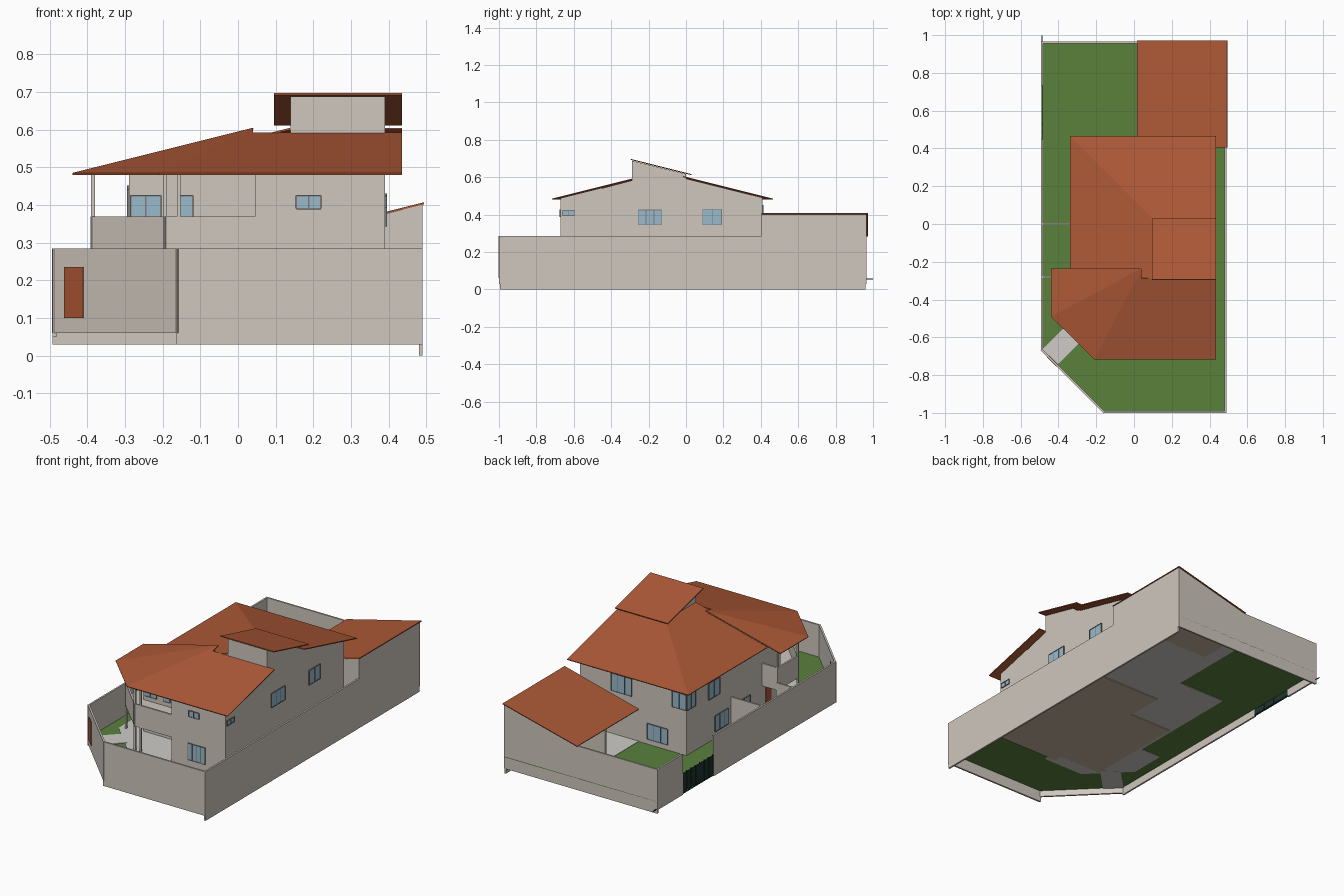
import bpy, math
from mathutils import Vector

cube = bpy.data.objects.get("Cube")
if cube:
    bpy.data.objects.remove(cube, do_unlink=True)


def material(name, r, g, b):
    m = bpy.data.materials.new(name)
    m.use_nodes = True
    m.diffuse_color = (r, g, b, 1)
    bsdf = m.node_tree.nodes["Principled BSDF"]
    bsdf.inputs["Base Color"].default_value = (r, g, b, 1)
    bsdf.inputs["Roughness"].default_value = 0.9
    return m


WALL = material("wall_plaster", .62, .57, .51)
ROOF = material("roof_tile", .42, .10, .038)
GRASS = material("grass", .10, .22, .045)
PAVING = material("paving", .62, .60, .57)
FLOOR = material("floor_tile", .55, .45, .34)
GLASS = material("glass", .32, .49, .60)
DOOR = material("door_wood", .40, .09, .035)
GATE = material("gate_metal", .012, .035, .028)
FRAME = material("window_frame", .20, .20, .20)


def make(name, verts, faces, mat):
    me = bpy.data.meshes.new(name)
    me.from_pydata(verts, [], faces)
    me.materials.append(mat)
    ob = bpy.data.objects.new(name, me)
    bpy.context.collection.objects.link(ob)
    return ob


def prism(name, pts, lo, hi, mat, axis="z"):
    """Extrude a 2D outline along an axis."""
    place = {"z": lambda a, b, c: (a, b, c),
             "x": lambda a, b, c: (c, a, b),
             "y": lambda a, b, c: (a, c, b)}[axis]
    area = sum(p[0] * q[1] - q[0] * p[1] for p, q in zip(pts, pts[1:] + pts[:1]))
    if (area < 0) != (axis == "y"):
        pts = pts[::-1]
    n = len(pts)
    verts = [place(a, b, c) for c in (lo, hi) for a, b in pts]
    faces = [tuple(reversed(range(n))), tuple(range(n, 2 * n))]
    faces += [(i, (i + 1) % n, (i + 1) % n + n, i + n) for i in range(n)]
    return make(name, verts, faces, mat)


def box(name, x, y, z, mat):
    return prism(name, [(x[0], y[0]), (x[1], y[0]), (x[1], y[1]), (x[0], y[1])], *z, mat)


def wall(name, p, q, z0, z1, mat=WALL, t=.01):
    """Upright panel between two plan points."""
    p, q = Vector(p), Vector(q)
    d = (q - p).normalized() * t / 2
    s = Vector((-d.y, d.x))
    pts = [tuple(v) for v in (p - d + s, p - d - s, q + d - s, q + d + s)]
    return prism(name, pts, z0, z1, mat)


def roof(name, planes):
    """Thin roof sheets sharing one object."""
    verts, faces = [], []
    for pl in planes:
        faces.append(tuple(range(len(verts), len(verts) + len(pl))))
        verts += pl
    ob = make(name, verts, faces, ROOF)
    mod = ob.modifiers.new("thickness", "SOLIDIFY")
    mod.thickness, mod.offset = .005, -1
    return ob


def window(name, axis, face, lo, hi, z0, z1, out, panes=2):
    """Glass plate with slim frame bars, lying on a wall face."""
    def plate(n, a, b, c, d, depth, mat):
        span = tuple(sorted((face, face + out * depth)))
        x, y = (span, (a, b)) if axis == "x" else ((a, b), span)
        box(n, x, y, (c, d), mat)
    plate(name, lo, hi, z0, z1, .003, GLASS)
    w = .002
    for i in range(panes + 1):
        u = lo + (hi - lo) * i / panes
        plate(name + "_bar", u - w, u + w, z0, z1, .005, FRAME)
    for z in (z0, z1):
        plate(name + "_rail", lo, hi, z - w, z + w, .005, FRAME)


# Ground, floors and paths
G = .10
lot = [(-.485, -.67), (-.16, -.995), (.485, -.995), (.485, .965), (-.485, .965)]
prism("lawn", lot, .095, G, GRASS)
box("house_paving", (-.29, .39), (-.45, .41), (.092, .102), PAVING)
box("garage_paving", (.015, .485), (.41, .965), (.092, .102), PAVING)
prism("porch_paving", [(.05, -.70), (-.21, -.70), (-.42, -.49), (-.42, -.28), (.05, -.28)],
      .092, .102, PAVING)
prism("entry_path", [(-.485, -.665), (-.405, -.745), (-.27, -.61), (-.35, -.53)],
      .091, .103, PAVING)
box("front_floor", (0, .39), (-.67, .2), (.088, .1), FLOOR)
box("side_floor", (-.27, 0), (-.62, -.02), (.088, .1), FLOOR)
box("store_floor", (.1, .48), (.72, .96), (.088, .104), FLOOR)

# Boundary walls
H = .285
wall("right_boundary", (.485, -.99), (.485, .955), 0, H)
wall("front_boundary", (-.16, -.995), (.485, -.995), .03, H)
wall("corner_boundary", (-.487, -.668), (-.16, -.995), .06, H)
wall("left_boundary_front", (-.487, -.668), (-.487, .445), .05, H)
wall("left_boundary_back", (-.487, .735), (-.487, .96), .05, H)
wall("back_boundary", (-.487, .96), (.015, .96), .03, H)
wall("garden_wall", (-.485, 0), (-.29, 0), G, H)
wall("porch_garden_wall", (-.485, -.28), (-.39, -.28), G, H)
wall("street_door", (-.45, -.705), (-.412, -.743), G, .235, DOOR, .016)

# Sliding gate with rail and upright bars
wall("gate_panel", (-.487, .45), (-.487, .73), .06, .17, GATE, .004)
wall("gate_rail", (-.487, .45), (-.487, .997), .052, .057, GATE, .003)
for i in range(8):
    y = .45 + i * .04
    box("gate_bar", (-.491, -.483), (y - .002, y + .002), (.06, .175), GATE)

# Garage with single pitch roof
slope = [(.02, G), (.02, .284), (.49, .401), (.49, G)]
prism("garage_back_wall", [(.015, .03), (.015, .284), (.49, .402), (.49, .03)], .955, .965, WALL, "y")
prism("garage_middle_wall", slope, .705, .715, WALL, "y")
prism("garage_front_wall", [(.39, G), (.39, .376), (.49, .401), (.49, G)], .405, .415, WALL, "y")
box("garage_side_wall", (.48, .49), (.41, .965), (.28, .401), WALL)
box("garage_post", (.018, .03), (.70, .715), (G, .288), WALL)
roof("garage_roof", [[(.015, .405, .288), (.493, .405, .407), (.493, .972, .407), (.015, .972, .288)]])

# House body: gabled right block, stair tower top and left block
prism("main_block", [(-.45, G), (-.45, .54), (-.29, .582), (-.29, .688), (.0, .617),
                     (.0, .592), (.41, .49), (.41, G)], .14, .39, WALL, "x")
prism("front_block", [(-.67, G), (-.67, .488), (-.45, .543), (-.45, G)], .045, .39, WALL, "x")
box("left_block", (-.29, .14), (-.45, .41), (G, .488), WALL)

# Two storey corner porch and balcony
edge = [(.045, -.665), (-.193, -.665), (-.385, -.472), (-.385, -.285), (-.29, -.285)]
prism("balcony_slab", edge + [(-.29, -.44), (.045, -.44)], .24, .285, WALL)
for p, q in zip(edge, edge[1:]):
    wall("balcony_parapet", p, q, .24, .37)
for x, y in edge[1:4] + [(-.157, -.665)]:
    box("porch_post", (x - .005, x + .005), (y - .005, y + .005), (G, .487), WALL)
box("entrance_door", (-.294, -.285), (-.36, -.31), (G, .225), DOOR)

# Roofs
E = .485
peak = (.04, -.235, .605)
roof("front_roof", [
    [(-.21, -.717, E), (.435, -.717, E), (.435, -.288, .592), (.04, -.288, .592), peak],
    [(-.44, -.49, E), (-.21, -.717, E), peak],
    [(-.44, -.235, E), (-.44, -.49, E), peak]])
roof("back_roof", [
    [(.435, .465, E), (-.34, .465, E), (.14, -.015, .605), (.435, -.015, .605)],
    [(-.34, .465, E), (-.34, -.26, E), (.04, -.26, .58), (.04, -.29, .58),
     (.14, -.29, .605), (.14, -.015, .605)]])
roof("upper_roof", [[(.095, -.295, .697), (.435, -.295, .697), (.435, .03, .616), (.095, .03, .616)]])

# Windows: axis, wall face, range along wall, sill, head, outward side
window("front_upper_window", "y", -.67, .155, .22, .39, .425, -1)
window("front_lower_window", "y", -.67, .15, .26, .14, .235, -1, 4)
window("balcony_window", "y", -.45, -.285, -.205, .31, .425, -1)
window("loggia_window", "y", -.45, -.16, -.12, .31, .425, -1, 1)
window("porch_window", "y", -.45, -.16, -.02, .13, .225, -1)
window("right_front_window", "x", .39, -.66, -.595, .395, .422, 1)
window("right_middle_window", "x", .39, -.255, -.13, .345, .425, 1, 3)
window("right_back_window", "x", .39, .09, .19, .345, .428, 1)
window("back_upper_window", "y", .41, .06, .19, .35, .45, 1, 3)
window("back_corner_window", "y", .41, -.288, -.20, .36, .45, 1)
window("left_corner_window", "x", -.29, .33, .408, .36, .45, -1)
window("back_lower_window", "y", .41, -.17, -.04, .13, .22, 1, 3)
window("left_upper_window", "x", -.29, .11, .21, .345, .44, -1)
window("left_lower_window", "x", -.29, .03, .15, .14, .23, -1, 3)
window("left_side_window", "x", -.29, -.17, -.06, .14, .23, -1)
